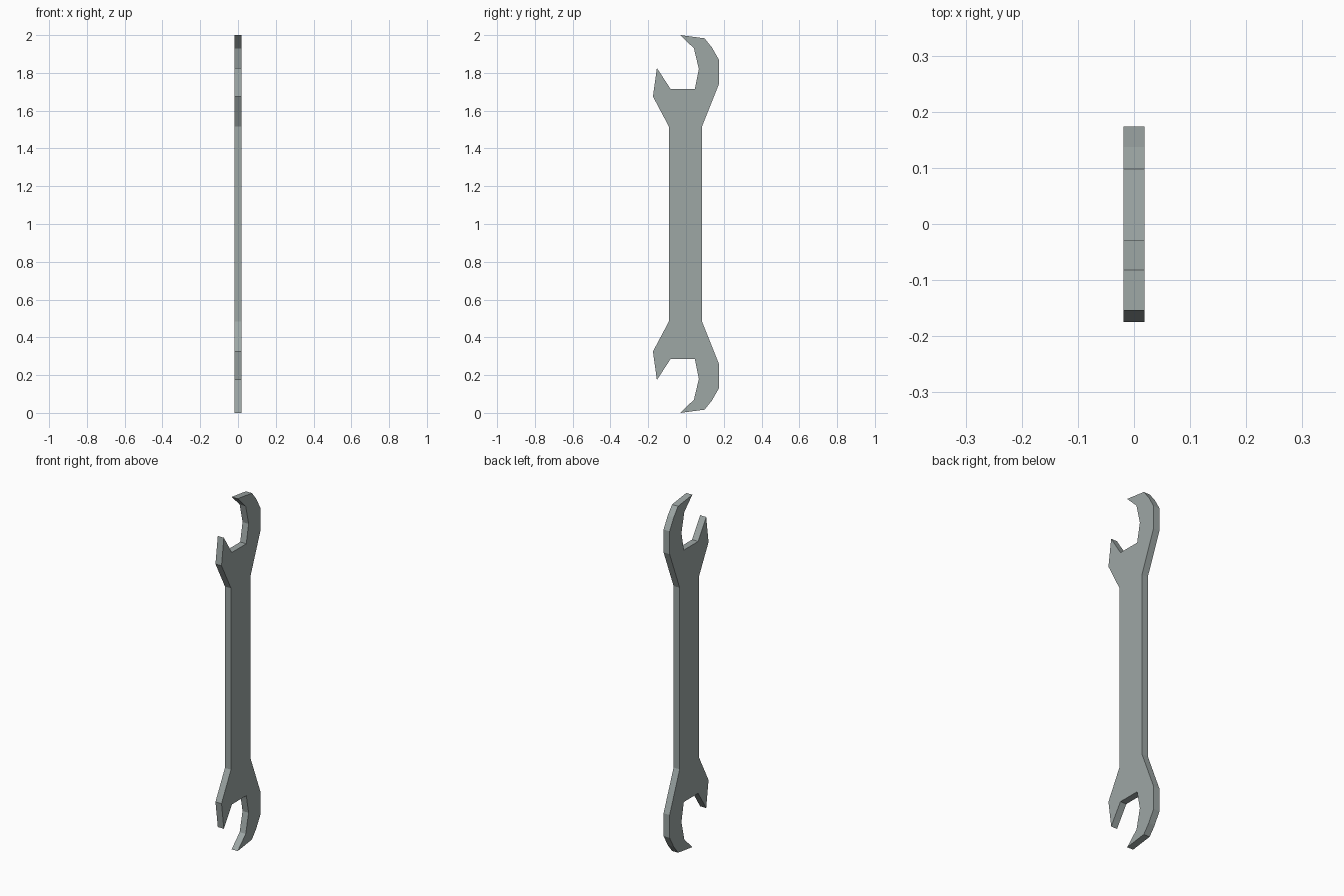
import bpy, bmesh

if "Cube" in bpy.data.objects:
    bpy.data.objects.remove(bpy.data.objects["Cube"])

HALF_THICK = 0.019
MID_Z = 1.0

# Upper half outline (y, z), from the shaft middle round the jaw
profile = [
    (0.084, 1.0), (0.084, 1.515), (0.174, 1.74), (0.174, 1.87), (0.137, 1.935),
    (0.098, 1.983), (-0.03, 2.0), (0.042, 1.93), (0.068, 1.82), (0.047, 1.715),
    (-0.082, 1.715), (-0.154, 1.826), (-0.175, 1.675), (-0.09, 1.515), (-0.09, 1.0),
]

# Extrude the outline through the thickness, leaving the middle seam open
bm = bmesh.new()
front = [bm.verts.new((HALF_THICK, y, z - MID_Z)) for y, z in profile]
back = [bm.verts.new((-HALF_THICK, y, z - MID_Z)) for y, z in profile]
bm.faces.new(front)
bm.faces.new(back[::-1])
for i in range(len(profile) - 1):
    bm.faces.new((front[i], back[i], back[i + 1], front[i + 1]))
bmesh.ops.recalc_face_normals(bm, faces=bm.faces)
mesh = bpy.data.meshes.new("wrench")
bm.to_mesh(mesh)
bm.free()

# Dark, slightly green steel
steel = bpy.data.materials.new("steel")
steel.diffuse_color = (0.34, 0.385, 0.378, 1)
steel.use_nodes = True
steel.node_tree.nodes["Principled BSDF"].inputs["Base Color"].default_value = steel.diffuse_color
mesh.materials.append(steel)

# Double-ended wrench, the lower jaw mirrored from the upper one
wrench = bpy.data.objects.new("wrench", mesh)
wrench.location.z = MID_Z
bpy.context.collection.objects.link(wrench)
mirror = wrench.modifiers.new("lower_half", 'MIRROR')
mirror.use_axis = (False, False, True)
mirror.use_clip = True
